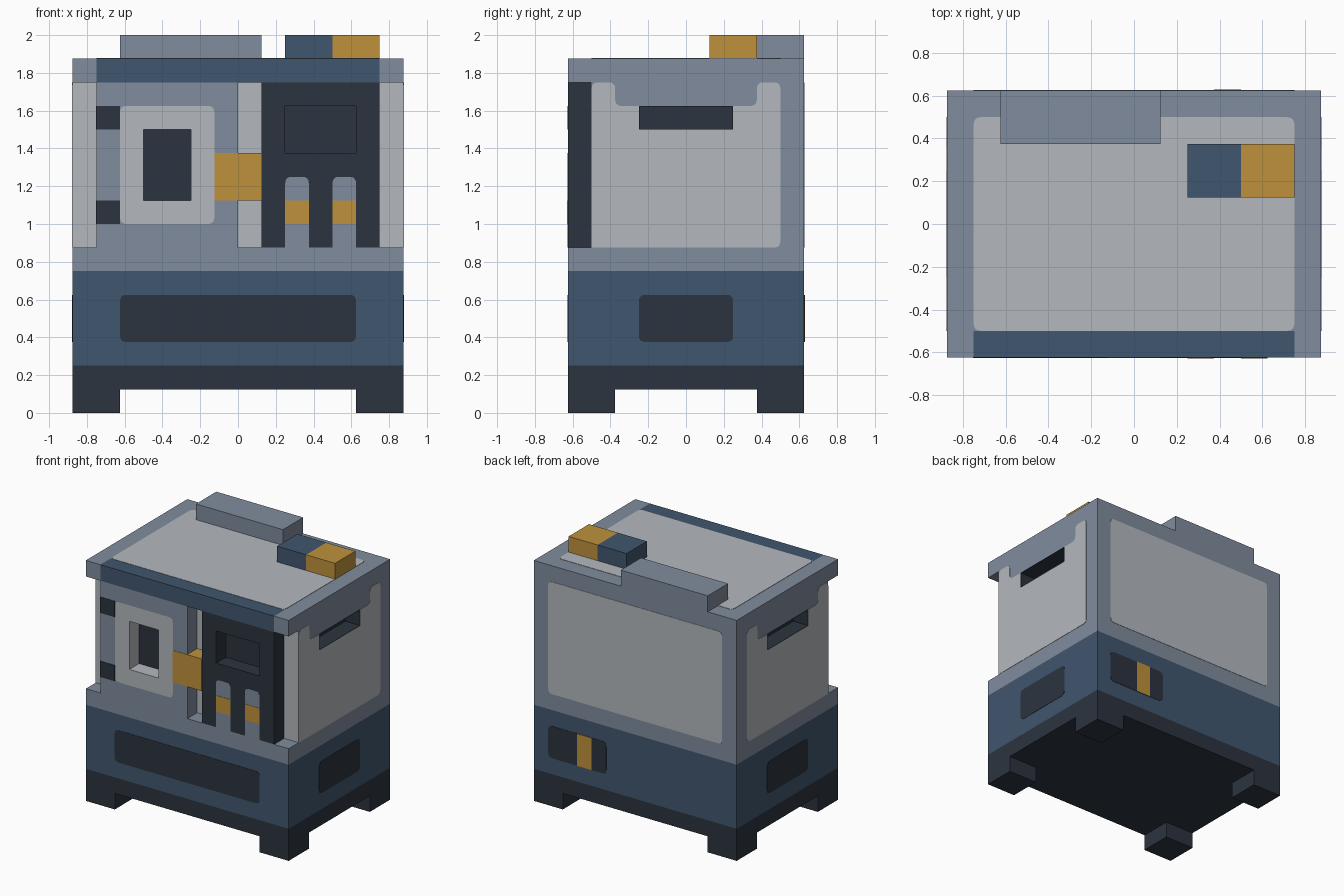
import bpy
import bmesh
from mathutils import Vector

cube = bpy.data.objects.get("Cube")
if cube:
    bpy.data.objects.remove(cube, do_unlink=True)

U = 0.125      # layout grid: all coordinates below are in these cells
T = 0.02       # painted plate thickness, in cells
R = 0.28       # painted corner radius, in cells


def material(name, code):
    def linear(v):
        return v / 12.92 if v <= 0.04045 else ((v + 0.055) / 1.055) ** 2.4
    rgba = [linear(int(code[i:i + 2], 16) / 255) for i in (0, 2, 4)] + [1]
    m = bpy.data.materials.new(name)
    m.use_nodes = True
    m.diffuse_color = rgba
    m.node_tree.nodes["Principled BSDF"].inputs["Base Color"].default_value = rgba
    return m


STEEL = material("steel grey", "808C9D")
LIGHT = material("light grey", "B4B8BD")
BLUE = material("deep blue", "40566E")
DARK = material("charcoal", "2C343F")
GOLD = material("amber", "BE913B")


def rect(a0, b0, a1, b1, r=0):
    return rounded([(a0, b0), (a1, b0), (a1, b1), (a0, b1)], r)


def rounded(points, r, sharp=()):
    """Round the corners of a closed outline, except those listed as sharp."""
    out = []
    pts = [Vector(p) for p in points]
    for i, p in enumerate(pts):
        if not r or i in sharp:
            out.append(p)
            continue
        a = p + (pts[i - 1] - p).normalized() * r
        b = p + (pts[(i + 1) % len(pts)] - p).normalized() * r
        for k in range(5):
            t = k / 4
            out.append(a * (1 - t) ** 2 + p * 2 * t * (1 - t) + b * t * t)
    return out


def slab(name, mat, axis, lo, hi, *loops):
    """Extrude an outline (further loops are holes) along an axis."""
    place = {"x": lambda a, b, c: (c, a, b),
             "y": lambda a, b, c: (a, c, b),
             "z": lambda a, b, c: (a, b, c)}[axis]
    bm = bmesh.new()
    edges = []
    for loop in loops:
        vs = [bm.verts.new(Vector(place(p[0], p[1], lo)) * U) for p in loop]
        if len(loops) == 1:
            bm.faces.new(vs)
        else:
            edges += [bm.edges.new((vs[i - 1], vs[i])) for i in range(len(vs))]
    if edges:
        bmesh.ops.triangle_fill(bm, use_beauty=True, edges=edges)
    grown = bmesh.ops.extrude_face_region(bm, geom=bm.faces[:], use_keep_orig=True)
    shift = Vector(place(0, 0, hi - lo)) * U
    bmesh.ops.translate(bm, vec=shift, verts=[
        v for v in grown["geom"] if isinstance(v, bmesh.types.BMVert)])
    bmesh.ops.recalc_face_normals(bm, faces=bm.faces[:])
    mesh = bpy.data.meshes.new(name)
    bm.to_mesh(mesh)
    bm.free()
    mesh.materials.append(mat)
    obj = bpy.data.objects.new(name, mesh)
    bpy.context.scene.collection.objects.link(obj)
    return obj


def box(name, mat, x0, x1, y0, y1, z0, z1):
    return slab(name, mat, "z", z0, z1, rect(x0, y0, x1, y1))


# Feet, base and lower cabinet
for sx, side in ((-1, "right"), (1, "left")):
    for sy, end in ((-1, "front"), (1, "back")):
        xs, ys = sorted((5 * sx, 7 * sx)), sorted((3 * sy, 5 * sy))
        box(f"{end}_{side}_foot", DARK, *xs, *ys, 0, 1)
box("base_plate", DARK, -7, 7, -5, 5, 1, 2)
box("lower_cabinet", BLUE, -7, 7, -5, 5, 2, 6)
box("waist_band", STEEL, -7, 7, -5, 5, 6, 7)

# Lower vents
slab("front_vent", DARK, "y", -5 - T, -5, rect(-5, 3, 5, 5, R))
slab("back_vent", DARK, "y", 5, 5 + T, rect(2, 3, 6, 5, R))
slab("back_vent_marker", GOLD, "y", 5, 5 + 2 * T, rect(3, 3, 4, 5))

# Upper cabinet
box("upper_core", STEEL, -6, 6, -4, 5, 7, 14)
slab("front_lining", LIGHT, "y", -4 - T, -4, rect(-7, 7, 7, 14))
slab("back_panel", LIGHT, "y", 5, 5 + T, rect(-6, 7, 6, 14, R))

# Side walls with recessed grips
grip = rect(-2, 12, 2, 13)
outline = rounded([(-4, 7), (4, 7), (4, 14), (3, 14), (3, 13), (2, 13), (2, 12),
                   (-2, 12), (-2, 13), (-3, 13), (-3, 14), (-4, 14)],
                  R, sharp=(0, 5, 6, 7, 8))
for s, side in ((-1, "right"), (1, "left")):
    def span(a, b):
        return sorted((a * s, b * s))
    slab(f"{side}_wall", STEEL, "x", *span(6, 7), rect(-4, 7, 5, 14), grip)
    slab(f"{side}_panel", LIGHT, "x", *span(7, 7 + T), outline)
    slab(f"{side}_grip_lining", DARK, "x", *span(6, 7 + T), grip,
         rect(-2 + T, 12 + T, 2 - T, 13 - T))
    slab(f"{side}_grip_back", DARK, "x", *span(6, 6 + T), grip)
    slab(f"{side}_vent", DARK, "x", *span(7, 7 + T), rect(-2, 3, 2, 5, R))

# Door with sunken window, hinges and latch
inlay = rect(-5, 8, -1, 13, R)
window = rect(-4, 9, -2, 12)
slab("door_frame", STEEL, "y", -5, -4, rect(-6, 7, 0, 14), inlay)
slab("door_inlay", LIGHT, "y", -5, -4, inlay, window)
slab("window_glass", DARK, "y", -4 - 2 * T, -4, window)
for z, level in ((8, "lower"), (12, "upper")):
    box(f"{level}_hinge", DARK, -6 - T, -5, -5 - T, -4, z, z + 1)
box("door_latch", GOLD, -1, 1, -5 - T, -4, 9, 11)

# Control panel with sunken screen and two slots
screen = rect(2, 11, 5, 13)
slab("control_panel", DARK, "y", -5, -4, rect(1, 7, 6, 14), screen)
slab("screen", DARK, "y", -4 - 2 * T, -4, screen)
for x, side in ((2, "right"), (4, "left")):
    slot = rounded([(x, 7), (x + 1, 7), (x + 1, 10), (x, 10)], R, sharp=(0, 1))
    slab(f"{side}_slot", STEEL, "y", -5 - T, -5, slot)
    slab(f"{side}_slot_marker", GOLD, "y", -5 - 2 * T, -5, rect(x, 8, x + 1, 9))

# Roof
slab("roof", STEEL, "z", 14, 15, [(-7, -5), (-6, -5), (-6, -4), (6, -4),
                                  (6, -5), (7, -5), (7, 5), (-7, 5)])
box("roof_front_beam", BLUE, -6, 6, -5, -4, 14, 15)
slab("roof_panel", LIGHT, "z", 15, 15 + T, rect(-6, -4, 6, 4, R))
box("roof_duct", STEEL, -5, 1, 3, 5, 15, 16)
box("beacon_base", BLUE, 2, 4, 1, 3, 15, 16)
box("beacon_lamp", GOLD, 4, 6, 1, 3, 15, 16)
